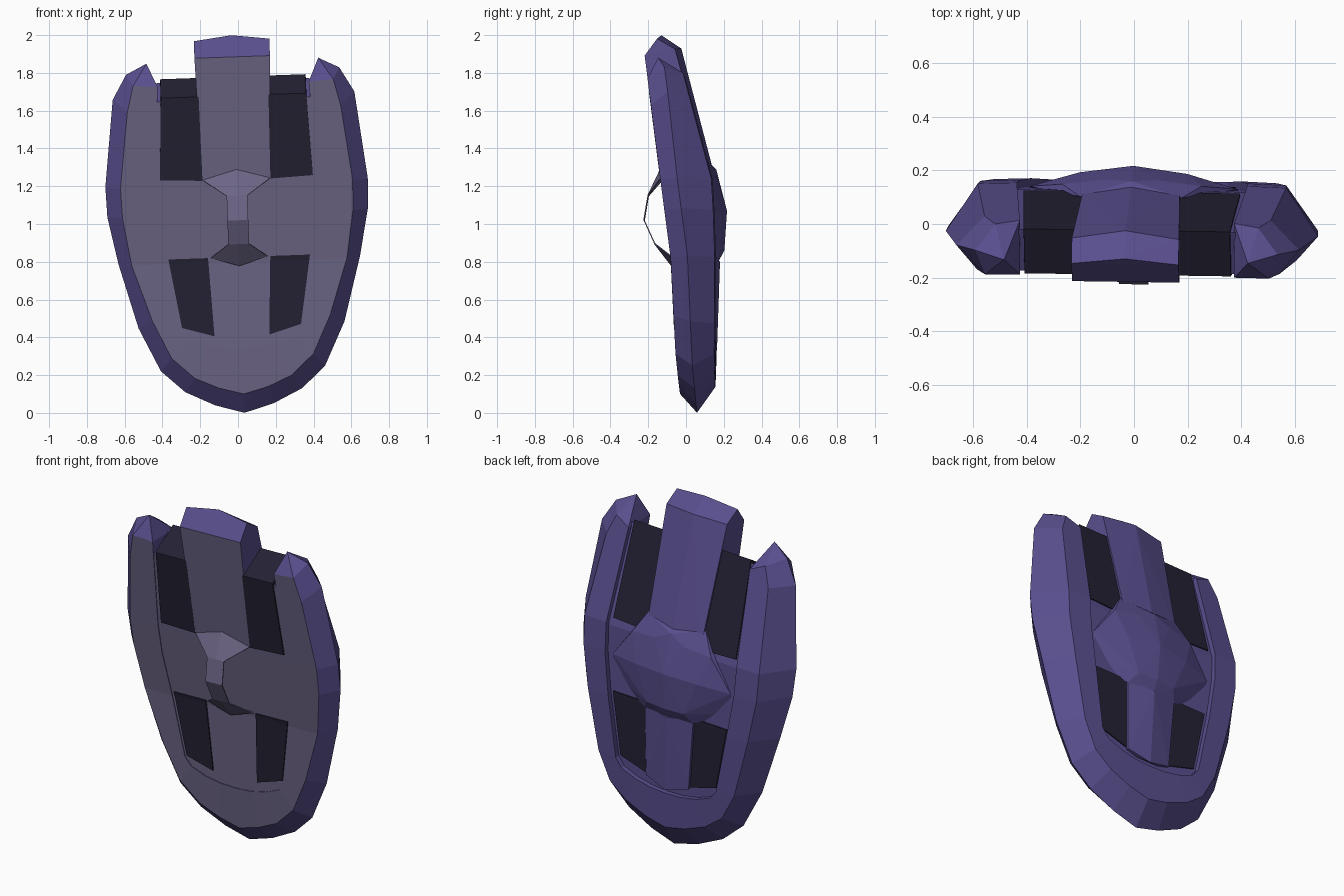
import bpy, bmesh, math
from mathutils import Vector

if "Cube" in bpy.data.objects:
    bpy.data.objects.remove(bpy.data.objects["Cube"])

TILT, YAW = math.radians(2), -0.015


def material(name, rgb):
    m = bpy.data.materials.new(name)
    m.diffuse_color = (*rgb, 1)
    m.use_nodes = True
    m.node_tree.nodes["Principled BSDF"].inputs["Base Color"].default_value = m.diffuse_color
    return m


MATS = [material("purple", (0.10, 0.077, 0.27)),
        material("grey_lilac", (0.15, 0.13, 0.235)),
        material("dark_panel", (0.018, 0.015, 0.034))]


def interp(table, z):
    if z <= table[0][0]:
        return table[0][1]
    for (a, ya), (b, yb) in zip(table, table[1:]):
        if z <= b:
            return ya + (yb - ya) * (z - a) / (b - a)
    return table[-1][1]


# Curved front and back surfaces of the panel, as (z, y)
FRONT = [(0.08, -0.03), (0.3, -0.05), (0.8, -0.073), (1.2, -0.125), (1.9, -0.215)]
BACK = [(0.3, 0.135), (0.8, 0.14), (1.2, 0.128), (1.77, -0.025), (1.9, -0.05)]


def front(z):
    return interp(FRONT, z)


def back(z):
    return interp(BACK, z)


def finish(name, bm):
    """Lean the whole model slightly and make the object."""
    bmesh.ops.recalc_face_normals(bm, faces=bm.faces)
    s, c = math.sin(TILT), math.cos(TILT)
    for v in bm.verts:
        x, y, z = v.co
        v.co = (x * c - (z - 1) * s, y + YAW * x, 1 + x * s + (z - 1) * c)
    me = bpy.data.meshes.new(name)
    bm.to_mesh(me)
    bm.free()
    for m in MATS:
        me.materials.append(m)
    ob = bpy.data.objects.new(name, me)
    bpy.context.collection.objects.link(ob)
    return ob


def slab(name, outline, lift, front_mat, back_mat):
    """Outline in x,z filled between the curved front and back surfaces."""
    bm = bmesh.new()
    bm.faces.new([bm.verts.new((x, 0, z)) for x, z in outline])
    for z in (0.8, 1.2):
        bmesh.ops.bisect_plane(bm, geom=bm.verts[:] + bm.edges[:] + bm.faces[:],
                               plane_co=(0, 0, z), plane_no=(0, 0, 1))
    base = bm.faces[:]
    ext = bmesh.ops.extrude_face_region(bm, geom=base, use_keep_orig=True)["geom"]
    rear = {g for g in ext if isinstance(g, bmesh.types.BMVert)}
    for f in bm.faces:
        n = sum(v in rear for v in f.verts)
        f.material_index = front_mat if n == 0 else back_mat
    for v in bm.verts:
        if v in rear:
            if v.co.z > 1.6:          # sloped upper edge
                v.co.z += 0.1
            v.co.y = back(v.co.z) + lift
        else:
            v.co.y = front(v.co.z) - lift
    return finish(name, bm)


def mirrored(points):
    return [(s * x, y, z) for x, y, z in points for s in ((1, -1) if x else (1,))]


def hull(name, points, grey_front=False):
    bm = bmesh.new()
    for p in mirrored(points):
        bm.verts.new(p)
    r = bmesh.ops.convex_hull(bm, input=bm.verts[:])
    loose = [v for v in bm.verts if not v.link_faces]
    bmesh.ops.delete(bm, geom=loose, context='VERTS')
    bm.normal_update()
    if grey_front:
        for f in bm.faces:
            if f.normal.y < -0.95:
                f.material_index = 1
    return finish(name, bm)


# Rim ribs, right half: outer edge x,z / front inner x,z / back inner x,z
HALF = [(0, 0, 0, 0.1, 0, 0.34),
        (.155, .045, .13, .135, .1, .345),
        (.31, .12, .255, .19, .2, .365),
        (.435, .235, .375, .3, .29, .4),
        (.545, .465, .47, .5, .33, .45),
        (.64, .81, .57, .8, .39, .8),
        (.69, 1.06, .61, 1.05, .425, 1.05),
        (.695, 1.22, .615, 1.21, .43, 1.22),
        (.64, 1.68, .565, 1.61, .405, 1.66),
        (.565, 1.81, .53, 1.75, .40, 1.74)]
ribs = [(-a, b, -c, d, -e, f) for a, b, c, d, e, f in HALF[:0:-1]] + HALF

# Rim with the two upright horns
bm = bmesh.new()
rings = []
for ox, oz, fx, fz, ix, iz in ribs:
    bx, bz = ox + (ix - ox) * 0.45, oz + (iz - oz) * 0.4
    co = [(fx, front(fz), fz), (ox, front(fz) + 0.09, oz),
          (bx, back(bz) + 0.02, bz), (ix, back(iz) + 0.025, iz), (ix, front(iz), iz)]
    rings.append([bm.verts.new(p) for p in co])
for a, b in zip(rings, rings[1:]):
    for j in range(5):
        k = (j + 1) % 5
        f = bm.faces.new((a[j], a[k], b[k], b[j]))
        f.material_index = 1 if j == 4 else 0
for ring, s in ((rings[0], -1), (rings[-1], 1)):
    tip = bm.verts.new((s * 0.455, -0.14, 1.865))
    for j in range(5):
        bm.faces.new((ring[j], ring[(j + 1) % 5], tip))
finish("rim", bm)

# Inner panel
slab("inner_panel", [(r[4], r[5]) for r in ribs[1:-1]], -0.004, 1, 0)

# Dark panels, upper and lower pairs
UPPER = [(.18, 1.235), (.405, 1.245), (.385, 1.68), (.185, 1.68)]
LOWER = [(.145, .41), (.315, .46), (.375, .825), (.165, .825)]
for label, quad in (("upper", UPPER), ("lower", LOWER)):
    for side, s in (("right", 1), ("left", -1)):
        slab(f"{label}_dark_panel_{side}", [(s * x, z) for x, z in quad], 0.003, 2, 2)

# Centre spine with the raised top block
hull("upper_spine", [(.182, -.132, 1.235), (.2, -.216, 1.885), (.2, -.15, 1.975),
                     (0, -.13, 2.0), (.2, -.055, 1.92), (0, -.025, 1.93),
                     (.18, .13, 1.25), (0, .145, 1.28)], True)
hull("lower_spine", [(.16, .1, .82), (.14, .1, .4), (.16, .15, .82), (.14, .145, .4),
                     (0, .18, .8), (0, .165, .36)])

# Faceted boss on the back
hull("back_boss", [(.19, .1, 1.34), (0, .16, 1.29), (.1, .165, 1.24), (.2, .19, 1.06),
                   (0, .217, 1.07), (.12, .19, .86), (0, .203, .86), (0, .15, .76),
                   (.16, .15, .8), (.26, .145, 1.22), (.39, .135, 1.04), (.38, .1, .9)])

# Arched hand grip on the front: half width, edge z, middle z, y
GRIP = [(.178, 1.237, 1.3, -.13), (.055, 1.15, 1.15, -.2), (.055, 1.02, 1.02, -.222),
        (.055, .895, .895, -.165), (.15, .825, .78, -.077)]
bm = bmesh.new()
rows = [[bm.verts.new(p) for p in ((-w, y, ze), (0, y, zm), (w, y, ze))]
        for w, ze, zm, y in GRIP]
for a, b in zip(rows, rows[1:]):
    for j in range(2):
        bm.faces.new((a[j], a[j + 1], b[j + 1], b[j])).material_index = 1
grip = finish("hand_grip", bm)
mod = grip.modifiers.new("thickness", 'SOLIDIFY')
mod.thickness = 0.006
mod.offset = 0
